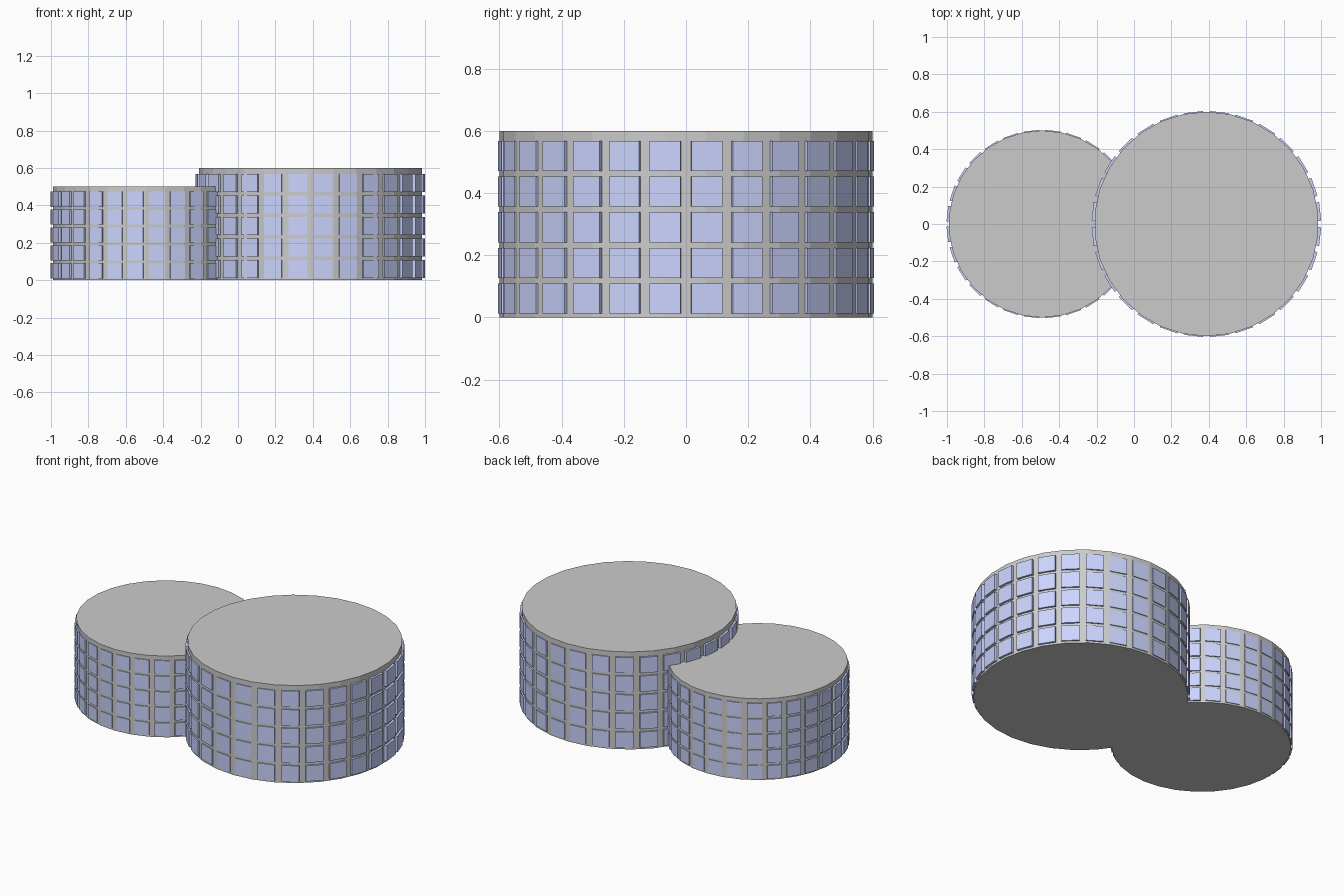
import bpy, bmesh
from math import cos, sin, pi
from mathutils import Matrix, Vector

if "Cube" in bpy.data.objects:
    bpy.data.objects.remove(bpy.data.objects["Cube"])

glass = bpy.data.materials.new("window_blue")
glass.diffuse_color = (0.6, 0.66, 1.0, 1)
glass.use_nodes = True
glass.node_tree.nodes["Principled BSDF"].inputs["Base Color"].default_value = glass.diffuse_color

COLUMNS, ROWS = 28, 5


def add_object(name, bm, material=None):
    mesh = bpy.data.meshes.new(name)
    bm.to_mesh(mesh)
    bm.free()
    obj = bpy.data.objects.new(name, mesh)
    bpy.context.collection.objects.link(obj)
    if material:
        mesh.materials.append(material)
    return obj


def tower(name, x, s):
    # Faceted drum, with a corner on the y axis
    bm = bmesh.new()
    bmesh.ops.create_cone(bm, cap_ends=True, segments=30,
                          radius1=0.6 * s, radius2=0.6 * s, depth=0.6 * s,
                          matrix=Matrix.Translation((x, 0, 0.3 * s)))
    add_object(name + "_drum", bm)

    # Rings of flat window panels standing slightly proud of the wall
    bm = bmesh.new()
    depth, width, height = 0.03, 0.1, 0.097
    for row in range(ROWS):
        z = 0.012 + height / 2 + 0.1148 * row
        for col in range(COLUMNS):
            a = (col + 0.5) * 2 * pi / COLUMNS
            centre = Vector(((0.612 - depth / 2) * cos(a),
                             (0.602 - depth / 2) * sin(a), z))
            m = (Matrix.Translation((x, 0, 0)) @ Matrix.Scale(s, 4)
                 @ Matrix.Translation(centre) @ Matrix.Rotation(a, 4, 'Z')
                 @ Matrix.Diagonal((depth, width, height, 1)))
            bmesh.ops.create_cube(bm, size=1, matrix=m)
    add_object(name + "_windows", bm, glass)


tower("large_tower", 0.387, 1.0)
tower("small_tower", -0.491, 5 / 6)
